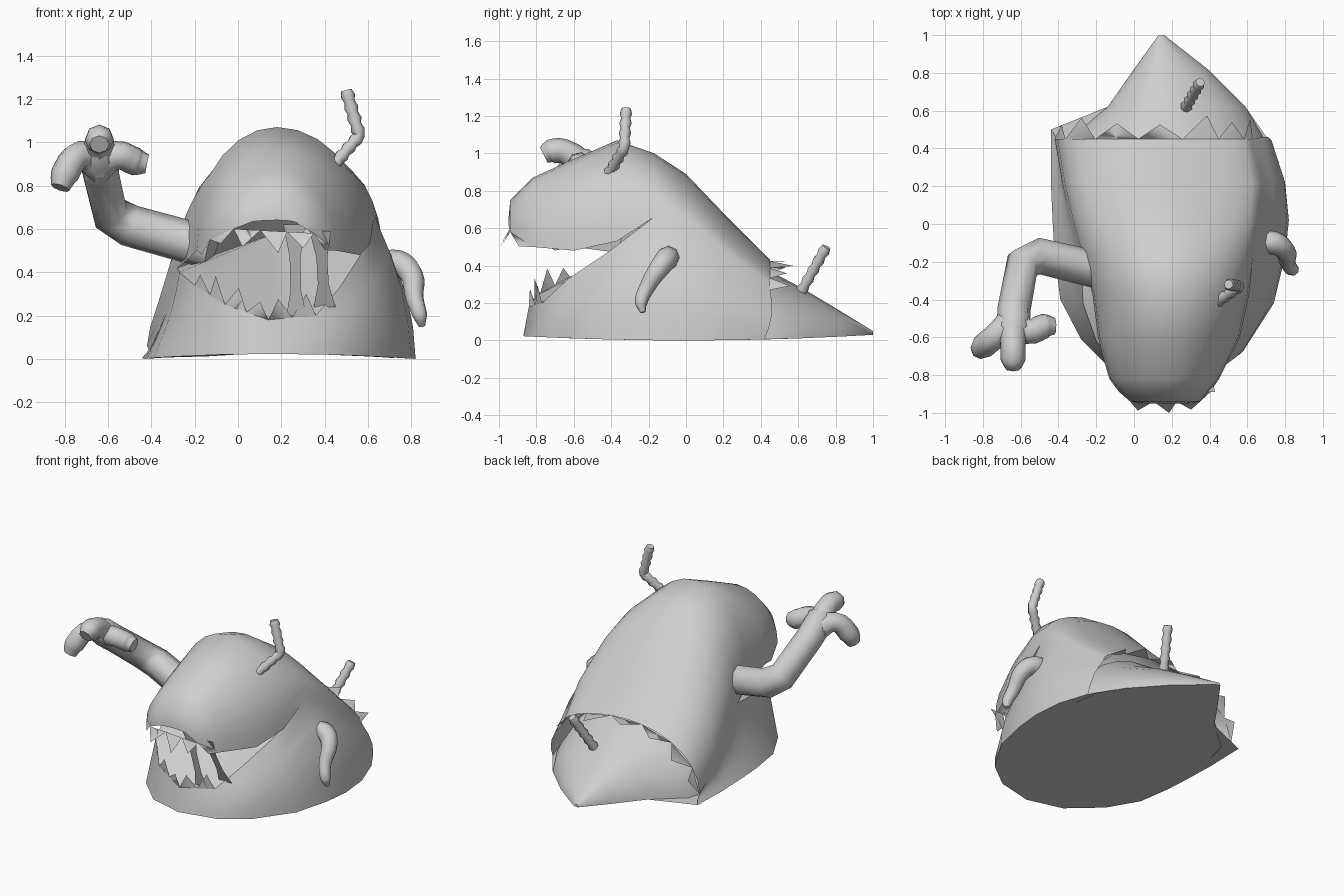
import bpy, bmesh, math, random
from mathutils import Vector

random.seed(4)
if "Cube" in bpy.data.objects:
    bpy.data.objects.remove(bpy.data.objects["Cube"], do_unlink=True)

grey = bpy.data.materials.new("plain_grey")
grey.use_nodes = True
grey.diffuse_color = (0.62, 0.62, 0.62, 1)
grey.node_tree.nodes["Principled BSDF"].inputs["Base Color"].default_value = grey.diffuse_color


def smooth(obj, degrees):
    """Smooth shading that keeps the hard creases."""
    bpy.ops.object.select_all(action='DESELECT')
    obj.select_set(True)
    bpy.context.view_layer.objects.active = obj
    bpy.ops.object.shade_smooth_by_angle(angle=math.radians(degrees))


def finish(bm, name, degrees=50):
    """Turn a bmesh into a named, shaded object."""
    bmesh.ops.remove_doubles(bm, verts=bm.verts, dist=0.001)
    bmesh.ops.recalc_face_normals(bm, faces=bm.faces)
    mesh = bpy.data.meshes.new(name)
    bm.to_mesh(mesh)
    bm.free()
    mesh.materials.append(grey)
    obj = bpy.data.objects.new(name, mesh)
    bpy.context.collection.objects.link(obj)
    smooth(obj, degrees)


def loft(bm, rows):
    """Skin a list of equally long point rows."""
    grid = [[bm.verts.new(p) for p in row] for row in rows]
    for a, b in zip(grid, grid[1:]):
        for i in range(len(a) - 1):
            bm.faces.new((a[i], a[i + 1], b[i + 1], b[i]))


def arch(y, lx, lz, rx, rz, tx, tz, power=1.0, steps=14):
    """Half-ellipse across x from one foot over the crown to the other."""
    row = []
    for k in range(steps + 1):
        angle = math.pi * k / steps
        c, s = -math.cos(angle), max(0.0, math.sin(angle))
        foot = lz + (rz - lz) * (c + 1) / 2
        reach = tx - lx if c < 0 else rx - tx
        row.append(Vector((tx + reach * c, y, foot + (tz - foot) * s ** power)))
    return row


def fringe(bm, edge, offset, split=1):
    """Ragged triangles standing on an edge line."""
    for a, b in zip(edge, edge[1:]):
        a, b = Vector(a), Vector(b)
        for i in range(split):
            p, q = a.lerp(b, i / split), a.lerp(b, (i + 1) / split)
            tip = p.lerp(q, random.uniform(0.3, 0.7)) + Vector(offset) * random.uniform(0.6, 1.1)
            bm.faces.new([bm.verts.new(v) for v in (p, q, tip)])


def tube(name, points, radii, handles='AUTO'):
    """Capped tube along a path with its own radius at each point."""
    curve = bpy.data.curves.new(name, 'CURVE')
    curve.dimensions = '3D'
    curve.bevel_depth = 1.0
    curve.bevel_resolution = 2
    curve.resolution_u = 4 if handles == 'AUTO' else 1
    curve.use_fill_caps = True
    spline = curve.splines.new('BEZIER')
    spline.bezier_points.add(len(points) - 1)
    for bp, co, r in zip(spline.bezier_points, points, radii):
        bp.co, bp.radius = co, r
        bp.handle_left_type = bp.handle_right_type = handles
    obj = bpy.data.objects.new(name, curve)
    bpy.context.collection.objects.link(obj)
    bpy.ops.object.select_all(action='DESELECT')
    obj.select_set(True)
    bpy.context.view_layer.objects.active = obj
    bpy.ops.object.convert(target='MESH')
    obj = bpy.context.view_layer.objects.active
    obj.data.materials.clear()
    obj.data.materials.append(grey)
    smooth(obj, 60)


def ground(x, y):
    """Slightly rocking underside."""
    return Vector((x, y, 0.03 * y * y))


# Hood stations: y, right foot x z, left foot x z, crown x z
hood = [
    (-.95, .06, .63, .28, .62, .18, .64),
    (-.94, -.02, .6, .35, .58, .18, .75),
    (-.82, -.13, .55, .45, .5, .18, .87),
    (-.6, -.19, .5, .56, .48, .18, .97),
    (-.37, -.22, .47, .61, .53, .18, 1.07),
    (-.17, -.28, .42, .63, .66, .18, 1),
    (0, -.33, .29, .66, .58, .17, .89),
    (.22, -.38, .15, .68, .42, .16, .66),
    (.45, -.42, .06, .63, .27, .15, .43),
]
rear = [s for s in hood if s[0] > -.2]
front = [s for s in hood if s[0] < -.3]

# Lower jaw rim across the open mouth
jaw_rim = [(-.27, -.42, .4), (-.2, -.62, .34), (-.06, -.78, .25), (.14, -.84, .18),
           (.36, -.77, .2), (.47, -.63, .33), (.56, -.42, .47)]
right_seam = [(s[1], s[0], s[2]) for s in reversed(rear)]
left_seam = [(s[3], s[0], s[4]) for s in rear]
rim = [Vector(p) for p in right_seam + jaw_rim + left_seam]

# Footprint of the skirt, matching the rim point for point
foot = [ground(*p) for p in [
    (-.44, .5), (-.44, .22), (-.43, 0), (-.42, -.17), (-.39, -.4), (-.28, -.61),
    (-.09, -.8), (.15, -.87), (.4, -.81), (.58, -.67), (.74, -.42), (.8, -.17),
    (.82, .02), (.8, .22), (.73, .42)]]


def belly(t):
    """Row of the skirt at height fraction t: full on the left side, hollow on the right."""
    row = []
    for a, b in zip(foot, rim):
        out = Vector((a.x - .18, a.y, 0)).normalized()
        swell = .04 if a.x > .5 else -.02 if a.x < -.35 else 0
        row.append(a.lerp(b, t) + out * swell * math.sin(math.pi * t))
    return row


# Body: hood and skirt welded into one skin
bm = bmesh.new()
crowns = [arch(*s) for s in hood]
loft(bm, crowns)
loft(bm, [belly(t / 4) for t in range(5)])
finish(bm, "body_skin")

# Mouth floor: inner slope climbing from the jaw rim to the throat
bm = bmesh.new()
throat = Vector((.17, -.1, .58))
loft(bm, [[p.lerp(throat, t / 3) for p in rim[3:12]] for t in range(4)])
finish(bm, "mouth_floor")

# Tail: pointed cone emerging from under the torn skin
bm = bmesh.new()
tail = []
for y, lx, rx, tz in [(.3, -.38, .72, .48), (.45, -.34, .69, .37), (.62, -.14, .59, .28),
                      (.82, .0, .39, .16), (1, .13, .16, .05)]:
    z = ground(0, y).z
    tail.append(arch(y, lx, z, rx, z, .14, tz, 1.2))
loft(bm, tail)
bm.faces.new([bm.verts.new(p) for p in tail[-1]])
finish(bm, "tail")

# Underside, gently hollow
bm = bmesh.new()
outline = foot + [r[-1] for r in tail[2:]] + [r[0] for r in reversed(tail[2:])]
hub = bm.verts.new((.18, 0, .04))
loop = [bm.verts.new(p) for p in outline]
for a, b in zip(loop, loop[1:] + loop[:1]):
    bm.faces.new((a, b, hub))
finish(bm, "underside")

# Torn edges: upper lip, lower lip and trailing hem
bm = bmesh.new()
lip = [(s[1], s[0], s[2]) for s in reversed(front[1:4])] + [(s[3], s[0], s[4]) for s in front[1:3]]
fringe(bm, lip[:3], (0, -.02, -.06))
fringe(bm, lip[2:4], (0, -.06, -.1), 3)
fringe(bm, lip[3:], (0, -.02, -.05))
fringe(bm, rim[5:9], (0, -.01, .1), 2)
fringe(bm, crowns[-1][::2], (0, .12, 0))
finish(bm, "torn_edges", 20)

# Strands of skin stretched across the mouth
bm = bmesh.new()
for top, bottom in [((.26, -.93, .62), (.27, -.8, .18)), ((.38, -.91, .59), (.4, -.73, .24))]:
    top, bottom = Vector(top), Vector(bottom)
    rows = []
    for t, half in [(0, .05), (.35, .025), (.7, .025), (1, .05)]:
        mid = top.lerp(bottom, t)
        rows.append([mid - Vector((half, -.02, 0)), mid + Vector((half, .02, 0))])
    loft(bm, rows)
finish(bm, "mouth_strands")

# Raised right arm with a sharp elbow and three stubby fingers
palm = Vector((-.64, -.57, .95))
tube("right_arm", [(-.12, -.26, .51), (-.5, -.17, .615), (-.59, -.21, .67), (-.635, -.45, .86),
                   palm, palm + Vector((0, -.05, .03))],
     [.1, .098, .092, .088, .09, .05], 'VECTOR')
wrist = palm + Vector((0, .06, -.06))
for name, knuckle, bend, tip in [
        ("outer_finger", (-.73, -.59, .94), (-.8, -.65, .85), (-.82, -.67, .79)),
        ("middle_finger", (-.64, -.65, 1.01), (-.64, -.72, 1.01), (-.64, -.76, .99)),
        ("inner_finger", (-.56, -.57, .94), (-.47, -.54, .91), (-.42, -.54, .9))]:
    tube(name, [wrist, knuckle, bend, tip], [.08, .066, .066, .045])

# Drooping left arm
tube("left_arm", [(.64, -.1, .43), (.74, -.1, .44), (.8, -.14, .39), (.815, -.21, .28),
                  (.84, -.24, .2), (.85, -.23, .15)], [.06, .062, .055, .042, .035, .015])


def straw(name, corners, ribs=8):
    """Ribbed bent straw."""
    path = []
    for a, b in zip(corners, corners[1:]):
        path += [Vector(a).lerp(Vector(b), i / ribs) for i in range(ribs)]
    path.append(Vector(corners[-1]))
    tube(name, path, [.033 if i % 2 else .025 for i in range(len(path))], 'VECTOR')


# Straws stuck in the head and the tail
straw("head_straw", [(.43, -.42, .88), (.56, -.33, 1.03), (.5, -.32, 1.24)])
straw("tail_straw", [(.27, .61, .25), (.35, .75, .5)], 10)
